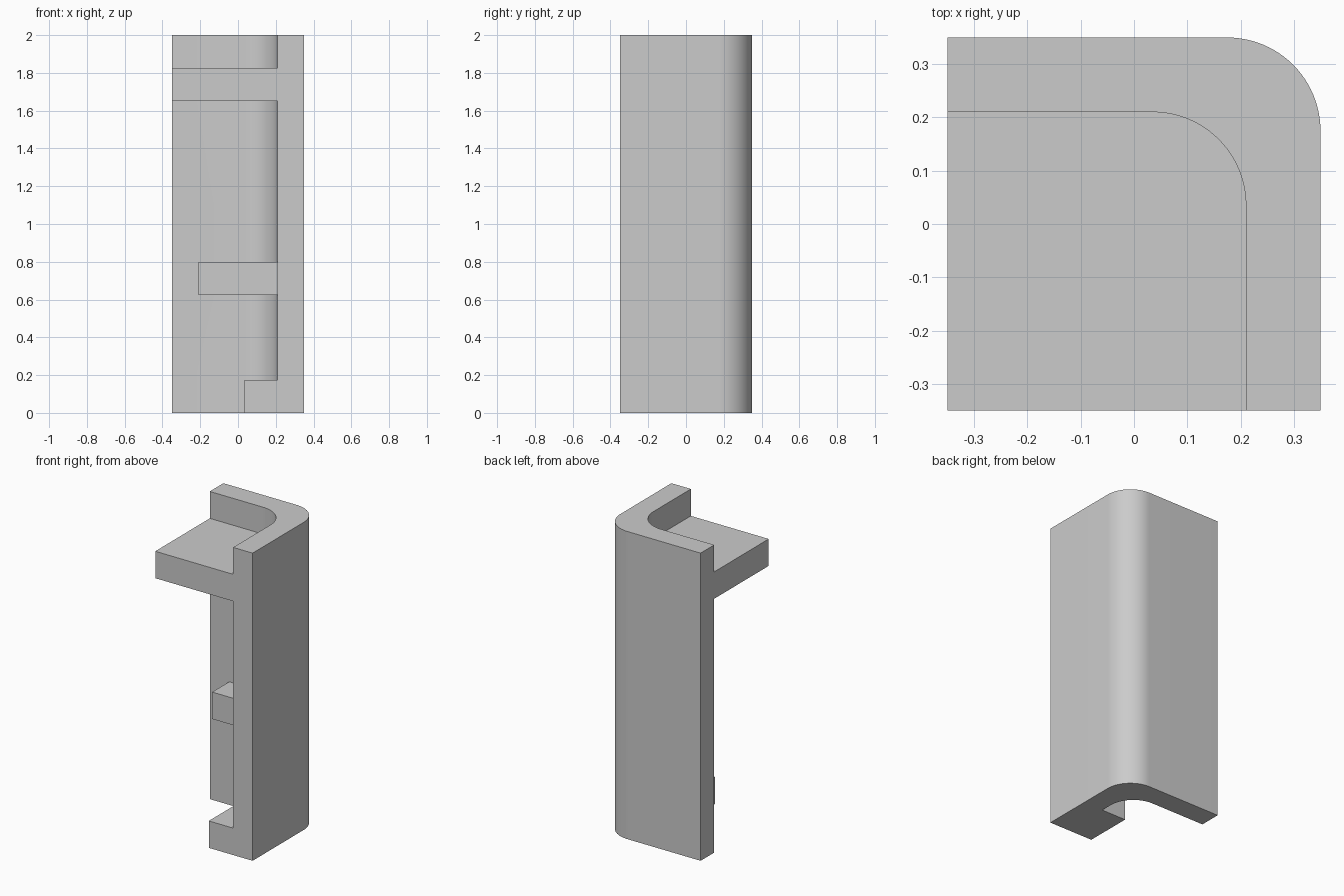
import bpy, bmesh, math

if "Cube" in bpy.data.objects:
    bpy.data.objects.remove(bpy.data.objects["Cube"], do_unlink=True)

HALF, INNER, RADIUS, HEIGHT = 0.35, 0.21, 0.175, 2.0

grey = bpy.data.materials.new("plain grey")
grey.use_nodes = True
colour = (0.6, 0.6, 0.6, 1)
grey.diffuse_color = colour
grey.node_tree.nodes["Principled BSDF"].inputs["Base Color"].default_value = colour


def corner_arc(edge, steps=24):
    """Quarter circle rounding the back left corner of a square."""
    c = edge - RADIUS
    angles = [math.pi / 2 * i / steps for i in range(steps + 1)]
    return [(c + RADIUS * math.cos(a), c + RADIUS * math.sin(a)) for a in angles]


def extrude(name, outline, z0, z1):
    """Solid prism from a counter-clockwise plan outline."""
    bm = bmesh.new()
    face = bm.faces.new([bm.verts.new((x, y, z0)) for x, y in outline])
    top = bmesh.ops.extrude_face_region(bm, geom=[face])["geom"]
    verts = [v for v in top if isinstance(v, bmesh.types.BMVert)]
    bmesh.ops.translate(bm, verts=verts, vec=(0, 0, z1 - z0))
    bmesh.ops.recalc_face_normals(bm, faces=bm.faces)
    mesh = bpy.data.meshes.new(name)
    bm.to_mesh(mesh)
    bm.free()
    mesh.materials.append(grey)
    obj = bpy.data.objects.new(name, mesh)
    bpy.context.collection.objects.link(obj)
    return obj


def rect(x0, x1, y0, y1):
    return [(x0, y0), (x1, y0), (x1, y1), (x0, y1)]


# L-shaped wall with a rounded corner
outer = [(HALF, -HALF)] + corner_arc(HALF) + [(-HALF, HALF)]
inner = [(INNER, -HALF)] + corner_arc(INNER) + [(-HALF, INNER)]
wall = extrude("corner_wall", outer + inner[::-1], 0, HEIGHT)

# Shelf, middle block and bottom ledge, each running a little into the wall
IN = 0.25
parts = [
    extrude("shelf", rect(-HALF, IN, -HALF, IN), 1.65, 1.825),
    extrude("middle_block", rect(-INNER, IN, 0.035, IN), 0.625, 0.8),
    extrude("bottom_ledge", rect(0.035, IN, -HALF, -0.04), 0, 0.175),
]

# Join everything into one solid
for part in parts:
    mod = wall.modifiers.new(part.name, "BOOLEAN")
    mod.operation, mod.solver, mod.object = "UNION", "EXACT", part
bpy.context.view_layer.update()
solid = bpy.data.meshes.new_from_object(
    wall.evaluated_get(bpy.context.evaluated_depsgraph_get()))
wall.modifiers.clear()
wall.data = solid
for part in parts:
    bpy.data.objects.remove(part, do_unlink=True)

# Merge flush faces, then smooth only the rounded corner
bm = bmesh.new()
bm.from_mesh(solid)
bmesh.ops.dissolve_limit(bm, angle_limit=math.radians(0.5), verts=bm.verts, edges=bm.edges)
bm.to_mesh(solid)
bm.free()
bpy.ops.object.select_all(action="DESELECT")
wall.select_set(True)
bpy.context.view_layer.objects.active = wall
bpy.ops.object.shade_smooth_by_angle(angle=math.radians(30))
